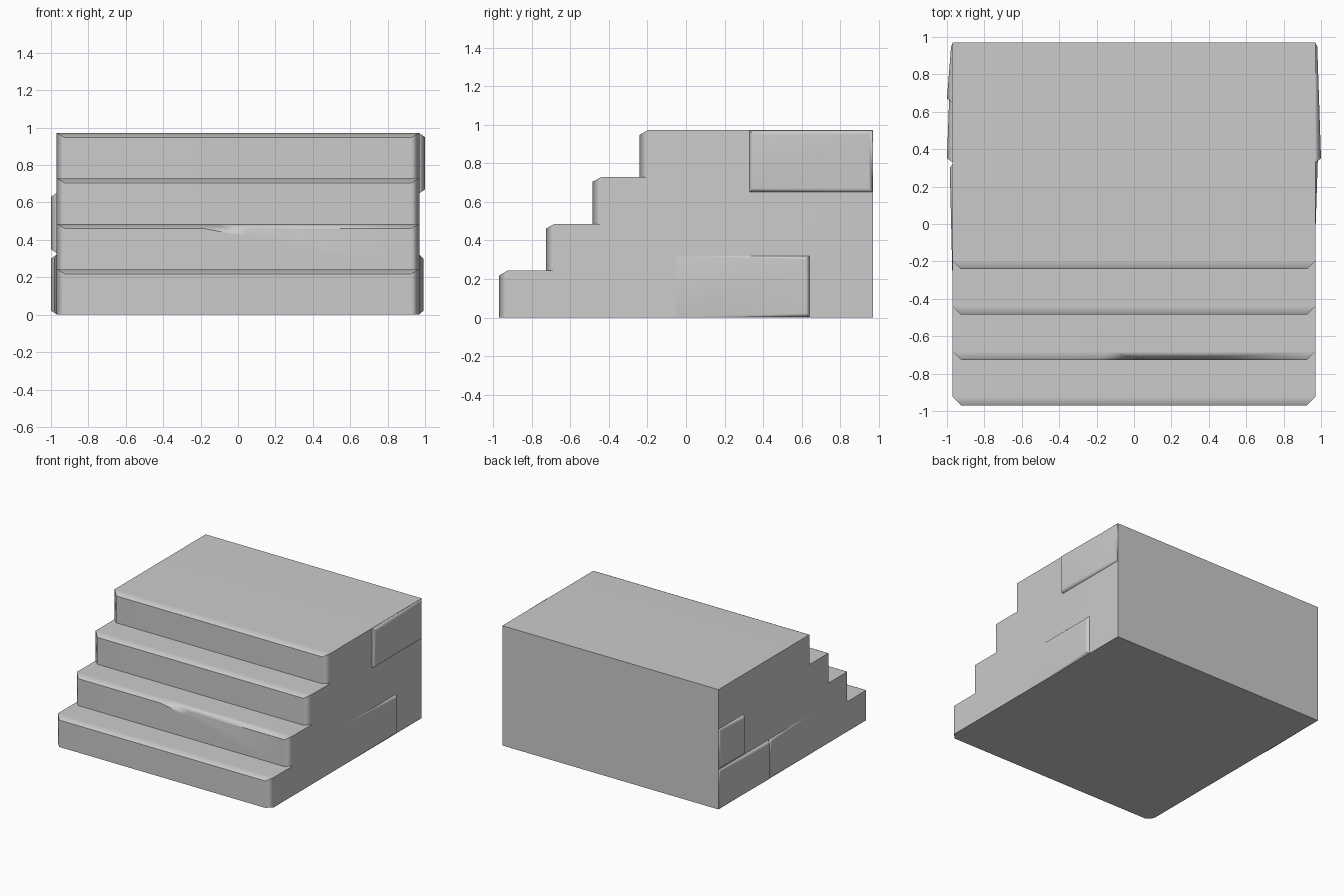
import bpy, bmesh
from mathutils import Vector

cube = bpy.data.objects.get("Cube")
if cube:
    bpy.data.objects.remove(cube, do_unlink=True)

HALF, RISE, COUNT = 0.97, 0.243, 4
CHAMFER, DROP = 0.045, 0.025

stone = bpy.data.materials.new("grey stone")
stone.use_nodes = True
stone.diffuse_color = (0.6, 0.6, 0.6, 1)
stone.node_tree.nodes["Principled BSDF"].inputs["Base Color"].default_value = (0.6, 0.6, 0.6, 1)


def hull(name, points):
    """Solid convex block around a few corner points."""
    bm = bmesh.new()
    for p in points:
        bm.verts.new(p)
    bmesh.ops.convex_hull(bm, input=bm.verts)
    bmesh.ops.dissolve_limit(bm, angle_limit=0.01, verts=bm.verts, edges=bm.edges)
    bmesh.ops.recalc_face_normals(bm, faces=bm.faces)
    mesh = bpy.data.meshes.new(name)
    bm.to_mesh(mesh)
    bm.free()
    obj = bpy.data.objects.new(name, mesh)
    bpy.context.collection.objects.link(obj)
    mesh.materials.append(stone)
    return obj


def activate(obj):
    bpy.ops.object.select_all(action='DESELECT')
    obj.select_set(True)
    bpy.context.view_layer.objects.active = obj


def soften(obj, angle):
    """Smooth the chamfers while large faces stay flat."""
    activate(obj)
    bpy.ops.object.shade_smooth_by_angle(angle=angle)
    weighted = obj.modifiers.new("weighted", 'WEIGHTED_NORMAL')
    weighted.keep_sharp = True


def step(i):
    low, top = i * RISE, (i + 1) * RISE
    front = -HALF + i * RISE
    back = front + CHAMFER
    points = []
    for s in (-1, 1):
        for z in (low, top):
            points += [(s * HALF, HALF, z), (s * HALF, back, z)]
        for z in (low, top - DROP):
            points.append((s * (HALF - CHAMFER), front, z))
    return hull(f"step_{i + 1}", points)


def chip(obj):
    """Wedge-shaped crack in the nosing of one step."""
    front, top = -HALF + RISE, 2 * RISE
    apex = Vector((-0.13, front + CHAMFER, top))
    left = Vector((-0.185, front, top - DROP))
    tip = Vector((0.035, front, top - 0.065))
    right = Vector((0.08, front, top - DROP))
    far = [apex + (p - apex) * 1.4 for p in (left, tip, right)]
    above = (far[0] + far[2]) / 2 + Vector((0, 0, 0.04))
    cutter = hull("crack_cutter", [apex, above] + far)
    cutter.hide_render = True
    cut = obj.modifiers.new("crack", 'BOOLEAN')
    cut.operation, cut.object, cut.solver = 'DIFFERENCE', cutter, 'EXACT'
    activate(obj)
    bpy.ops.object.modifier_apply(modifier=cut.name)
    bpy.data.objects.remove(cutter, do_unlink=True)


def brick(name, side, y0, y1, z0, z1, out_front, out_back, inset=0.02):
    """Raised side brick that leans out more at one end."""
    points = []
    for y, dy, out in ((y0, inset, out_front), (y1, -inset, out_back)):
        for z, dz in ((z0, inset), (z1, -inset)):
            points.append((side * (HALF - 0.02), y, z))
            points.append((side * HALF, y, z))
            points.append((side * (HALF + out), y + dy, z + dz))
    soften(hull(name, points), 1.1)


# Four stacked steps, the second one chipped
for i in range(COUNT):
    block = step(i)
    if i == 1:
        chip(block)
    soften(block, 0.87)

# Bricks standing proud of the two sides
brick("left_upper_brick", 1, 0.33, 0.968, 0.65, 0.97, 0.03, 0.01)
brick("left_lower_brick", 1, -0.05, 0.64, 0.002, 0.32, 0.0, 0.022)
brick("right_upper_brick", -1, 0.65, 0.968, 0.33, 0.65, 0.03, 0.008)
brick("right_lower_brick", -1, 0.33, 0.968, 0.002, 0.32, 0.03, 0.008)
brick("right_front_brick", -1, -0.32, 0.32, 0.002, 0.32, 0.0, 0.015)
